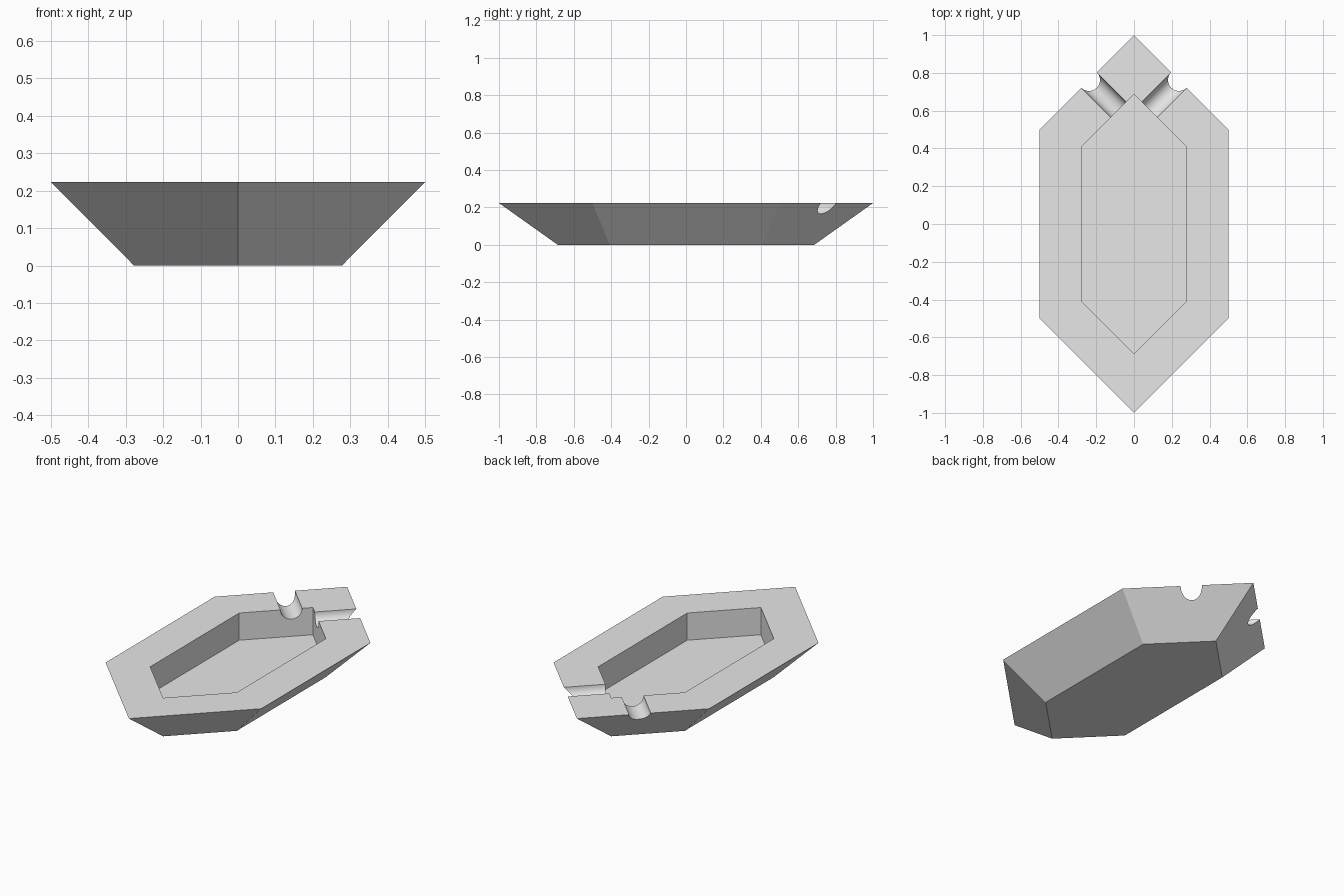
import bpy
import bmesh
import math
from mathutils import Vector

if "Cube" in bpy.data.objects:
    bpy.data.objects.remove(bpy.data.objects["Cube"], do_unlink=True)

HEIGHT = 0.223
FLOOR = 0.065
INSET = 0.222
NOTCH_RADIUS = 0.058

grey = bpy.data.materials.new("plain grey")
grey.use_nodes = True
grey.diffuse_color = (0.8, 0.8, 0.8, 1)
grey.node_tree.nodes["Principled BSDF"].inputs["Base Color"].default_value = (0.8, 0.8, 0.8, 1)


def hexagon(bm, inset, z):
    """Long hexagon ring, with every side moved inward by the inset."""
    x = 0.5 - inset
    tip = 1 - inset * math.sqrt(2)
    y = tip - x
    outline = [(0, -tip), (x, -y), (x, y), (0, tip), (-x, y), (-x, -y)]
    return [bm.verts.new((px, py, z)) for px, py in outline]


# Tray body: sloped outside, flat rim, straight-sided hollow
bm = bmesh.new()
rings = [hexagon(bm, INSET, 0), hexagon(bm, 0, HEIGHT),
         hexagon(bm, INSET, HEIGHT), hexagon(bm, INSET, FLOOR)]
for low, high in zip(rings, rings[1:]):
    for i in range(6):
        j = (i + 1) % 6
        bm.faces.new((low[i], low[j], high[j], high[i]))
bm.faces.new(rings[0][::-1])
bm.faces.new(rings[-1])
bmesh.ops.recalc_face_normals(bm, faces=bm.faces)
mesh = bpy.data.meshes.new("tray")
bm.to_mesh(mesh)
bm.free()
tray = bpy.data.objects.new("tray", mesh)
bpy.context.collection.objects.link(tray)
mesh.materials.append(grey)

# Two round rest grooves through the rim, one each side of the back point
cutters = []
for side in (-1, 1):
    outward = Vector((side, 1, 0)).normalized()
    rim_edge = Vector((side * 0.238, 0.762, HEIGHT))
    bpy.ops.mesh.primitive_cylinder_add(
        vertices=48, radius=NOTCH_RADIUS, depth=0.4,
        location=rim_edge - outward * 0.07)
    cutter = bpy.context.object
    cutter.name = "groove_cutter"
    cutter.rotation_mode = 'QUATERNION'
    cutter.rotation_quaternion = outward.to_track_quat('Z', 'Y')
    cutter.data.materials.append(grey)
    cutter.hide_render = True
    cutters.append(cutter)

bpy.ops.object.select_all(action='DESELECT')
tray.select_set(True)
bpy.context.view_layer.objects.active = tray
for cutter in cutters:
    cut = tray.modifiers.new("groove", 'BOOLEAN')
    cut.operation = 'DIFFERENCE'
    cut.solver = 'EXACT'
    cut.object = cutter
    bpy.ops.object.modifier_apply(modifier=cut.name)
for cutter in cutters:
    bpy.data.objects.remove(cutter, do_unlink=True)

# Smooth grooves, crisp edges elsewhere
bpy.ops.object.shade_smooth_by_angle(angle=math.radians(25))
